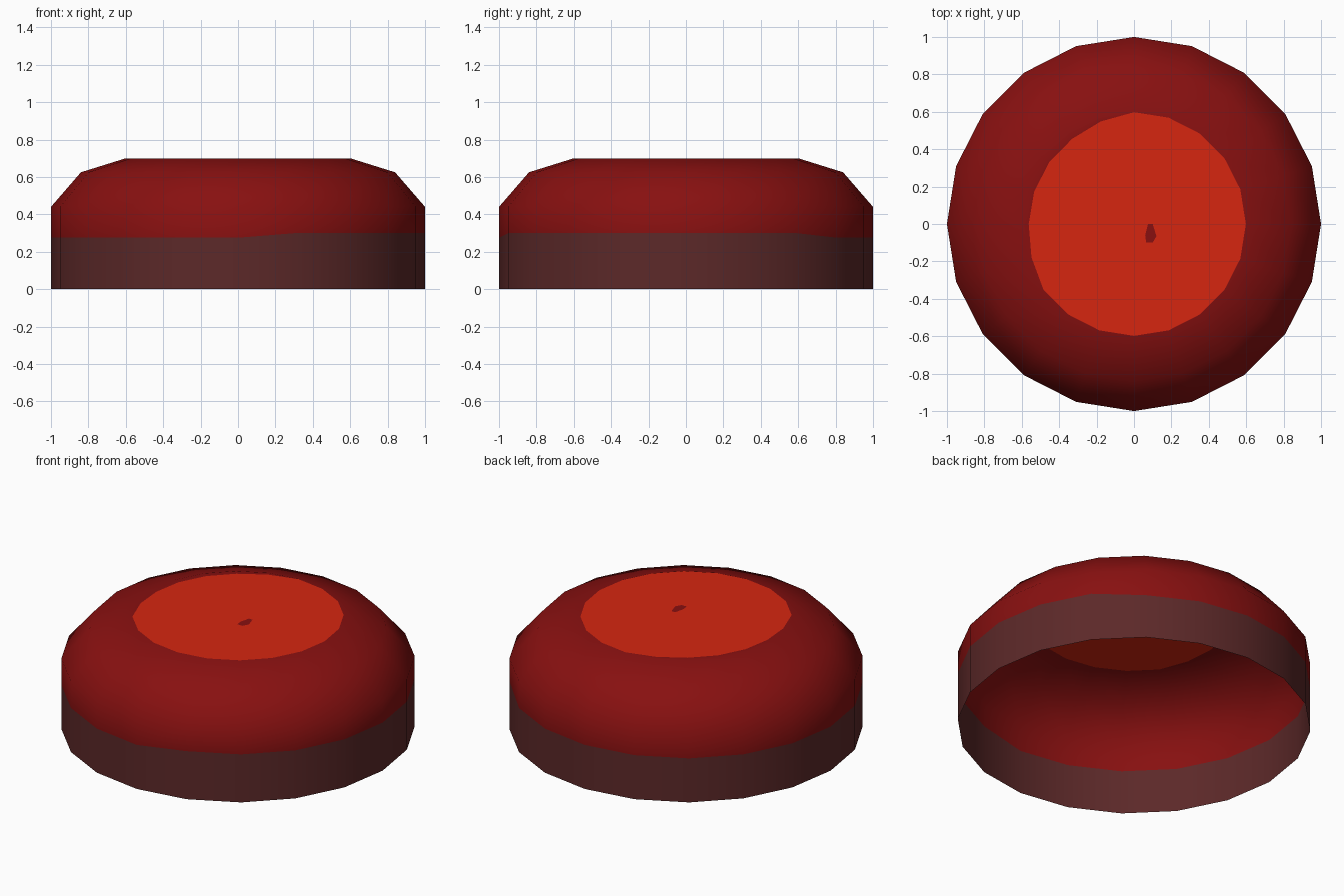
import bpy, bmesh, math

if "Cube" in bpy.data.objects:
    bpy.data.objects.remove(bpy.data.objects["Cube"])

SIDES = 20


def material(name, rgb):
    m = bpy.data.materials.new(name)
    m.diffuse_color = (*rgb, 1)
    m.use_nodes = True
    m.node_tree.nodes["Principled BSDF"].inputs["Base Color"].default_value = m.diffuse_color
    return m


band = material("dark brown", (0.108, 0.022, 0.022))
red = material("deep red", (0.245, 0.0052, 0.0052))
orange = material("orange red", (0.67, 0.019, 0.005))


def finish(bm, name, mats):
    me = bpy.data.meshes.new(name)
    bm.to_mesh(me)
    bm.free()
    for m in mats:
        me.materials.append(m)
    ob = bpy.data.objects.new(name, me)
    bpy.context.collection.objects.link(ob)
    return ob


# Painted borders wander slightly around the shell
def band_height(deg):
    return 0.30 if deg <= 36 or deg >= 288 else 0.275


def disc_radius(deg):
    return 0.598 - 0.037 * max(0, 1 - (abs(deg - 153) / 56) ** 4)


# Open shell: one lathed profile, closed on top and hollow below
bm = bmesh.new()
rings = []
for r, z in [(1, 0), (1, None), (1, 0.44), (0.84, 0.625), (0.6, 0.7), (None, 0.7)]:
    ring = []
    for i in range(SIDES):
        deg = i * 360 / SIDES
        a = math.radians(deg)
        rr = disc_radius(deg) if r is None else r
        zz = band_height(deg) if z is None else z
        ring.append(bm.verts.new((rr * math.cos(a), rr * math.sin(a), zz)))
    rings.append(ring)
for level, (lo, hi) in enumerate(zip(rings, rings[1:])):
    for i in range(SIDES):
        j = (i + 1) % SIDES
        f = bm.faces.new((lo[i], lo[j], hi[j], hi[i]))
        f.material_index = 0 if level == 0 else 1
centre = bm.verts.new((0, 0, 0.7))
for i in range(SIDES):
    f = bm.faces.new((rings[-1][i], rings[-1][(i + 1) % SIDES], centre))
    f.material_index = 2
for f in bm.faces:
    f.smooth = True
finish(bm, "cap_shell", [band, red, orange])

# Small painted fleck on the top disc
bm = bmesh.new()
pts = [(0.06, -0.06), (0.065, -0.1), (0.1, -0.1), (0.12, -0.065), (0.1, 0), (0.075, 0)]
bm.faces.new([bm.verts.new((x, y, 0.702)) for x, y in pts])
finish(bm, "top_fleck", [red])
